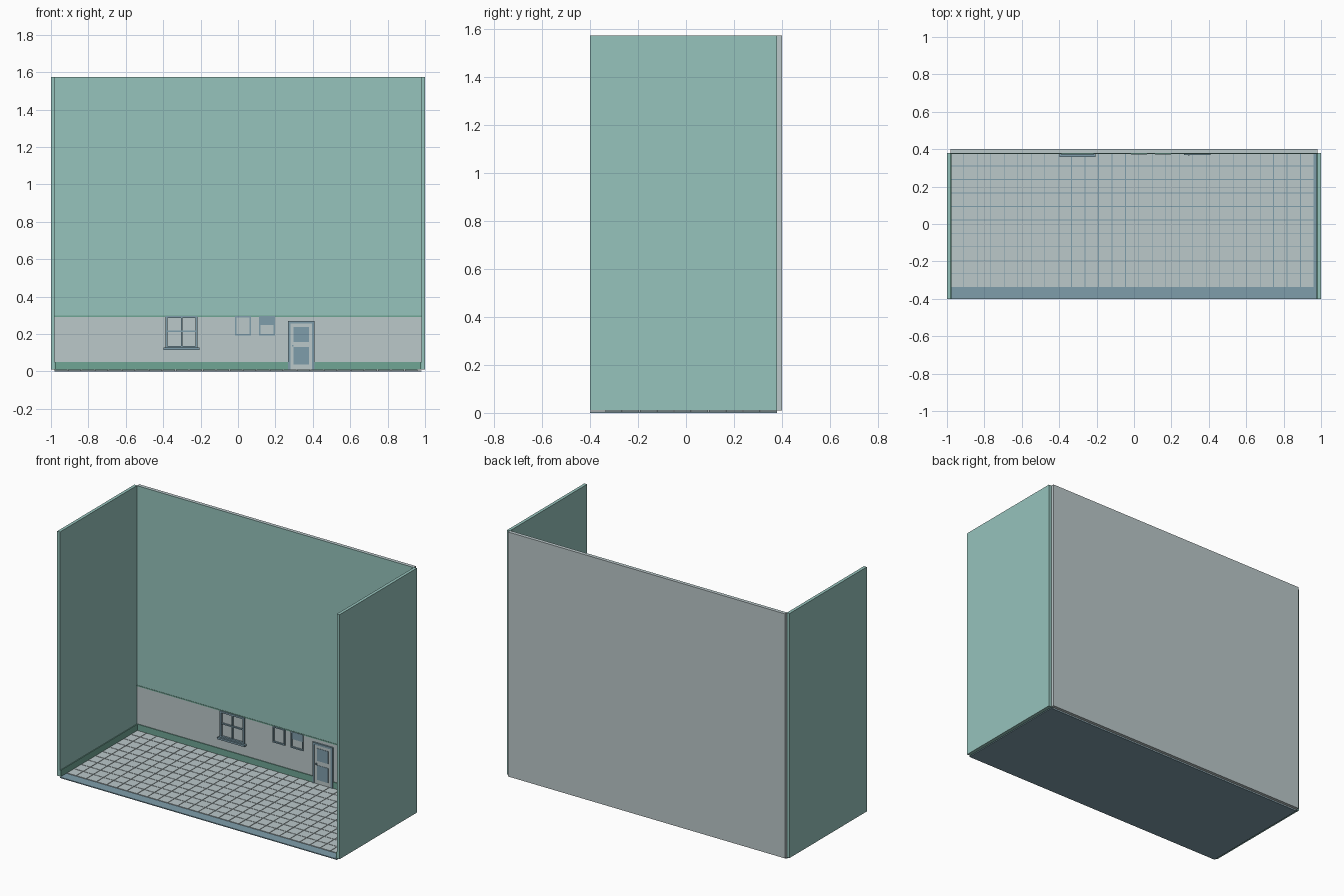
import bpy
import bmesh

cube = bpy.data.objects.get("Cube")
if cube:
    bpy.data.objects.remove(cube, do_unlink=True)


def material(name, rgb):
    linear = [((c / 255 + 0.055) / 1.055) ** 2.4 for c in rgb] + [1.0]
    m = bpy.data.materials.new(name)
    m.use_nodes = True
    m.diffuse_color = linear
    node = next(n for n in m.node_tree.nodes if n.type == "BSDF_PRINCIPLED")
    node.inputs["Base Color"].default_value = linear
    return m


TEAL = material("pale teal", (150, 195, 188))
GREY = material("pale grey", (187, 200, 202))
GREEN = material("sage green", (112, 166, 149))
BLUE = material("slate blue", (127, 158, 171))


def boxes(name, mat, *extents):
    """One object from boxes given as (x0, x1, y0, y1, z0, z1)."""
    bm = bmesh.new()
    for x0, x1, y0, y1, z0, z1 in extents:
        for v in bmesh.ops.create_cube(bm, size=1)["verts"]:
            v.co = (x1 if v.co.x > 0 else x0,
                    y1 if v.co.y > 0 else y0,
                    z1 if v.co.z > 0 else z0)
    mesh = bpy.data.meshes.new(name)
    bm.to_mesh(mesh)
    bm.free()
    mesh.materials.append(mat)
    obj = bpy.data.objects.new(name, mesh)
    bpy.context.collection.objects.link(obj)
    return obj


def frame(name, x0, x1, z0, z1, w, y, extras=(), bottom=True):
    """Rectangular frame on the back wall, with optional extra bars."""
    low = z0 + w if bottom else z0
    parts = [(x0, x0 + w, y, BACK, z0, z1),
             (x1 - w, x1, y, BACK, z0, z1),
             (x0 + w, x1 - w, y, BACK, z1 - w, z1)]
    if bottom:
        parts.append((x0 + w, x1 - w, y, BACK, z0, low))
    return boxes(name, BLUE, *parts, *extras)


FRONT, BACK, TOP, IN = -0.40, 0.38, 1.575, 0.98
BASE, RAIL = 0.01, 0.295

# Floor slab and tiles
boxes("floor_slab", BLUE, (-IN, IN, FRONT, BACK, 0, 0.006))
pitch, gap = 0.072, 0.0035
tiles = boxes("floor_tiles", GREY,
              (-IN, -IN + pitch - gap, BACK - pitch + gap, BACK, 0.005, BASE))
for axis, count in ((0, 27), (1, 10)):
    arr = tiles.modifiers.new("Array", "ARRAY")
    arr.count = count
    arr.use_relative_offset = False
    arr.use_constant_offset = True
    arr.constant_offset_displace = (pitch, 0, 0) if axis == 0 else (0, -pitch, 0)

# Walls
boxes("back_wall", GREY, (-IN, IN, BACK, 0.40, BASE, TOP))
boxes("upper_wall_panel", TEAL, (-IN, IN, BACK - 0.003, BACK, RAIL, TOP))
boxes("wall_trim", GREEN, (-IN, IN, BACK - 0.005, BACK, RAIL - 0.003, RAIL + 0.004))
boxes("back_baseboard", GREEN, (-IN, IN, BACK - 0.005, BACK, BASE, 0.05))
for side, s in (("left", 1), ("right", -1)):
    outer, inner, board = s * 1.0, s * IN, s * (IN - 0.005)
    boxes(side + "_wall", TEAL,
          (min(outer, inner), max(outer, inner), FRONT, BACK, BASE, TOP))
    boxes(side + "_baseboard", GREEN,
          (min(inner, board), max(inner, board), FRONT, BACK, BASE, 0.05))

# Large window with glazing bars and sill
frame("window_frame", -0.388, -0.216, 0.125, 0.296, 0.011, 0.368, (
    (-0.306, -0.298, 0.371, BACK, 0.136, 0.285),
    (-0.377, -0.227, 0.372, BACK, 0.211, 0.219)))
boxes("window_sill", BLUE, (-0.398, -0.205, 0.358, BACK, 0.115, 0.127))

# Two small windows, the second with a half-drawn blind
frame("small_window", -0.017, 0.069, 0.192, 0.296, 0.008, 0.372)
frame("blind_window", 0.111, 0.199, 0.192, 0.296, 0.008, 0.372)
boxes("blind", BLUE, (0.118, 0.192, 0.375, BACK, 0.248, 0.290))

# Door
frame("door_frame", 0.267, 0.409, BASE, 0.27, 0.013, 0.370, bottom=False)
boxes("door_leaf", GREY, (0.28, 0.396, 0.373, BACK, BASE, 0.257))
boxes("door_panels", BLUE,
      (0.298, 0.379, 0.371, 0.374, 0.158, 0.238),
      (0.298, 0.379, 0.371, 0.374, 0.036, 0.130))
boxes("door_knob", BLUE, (0.290, 0.298, 0.365, 0.374, 0.133, 0.141))
